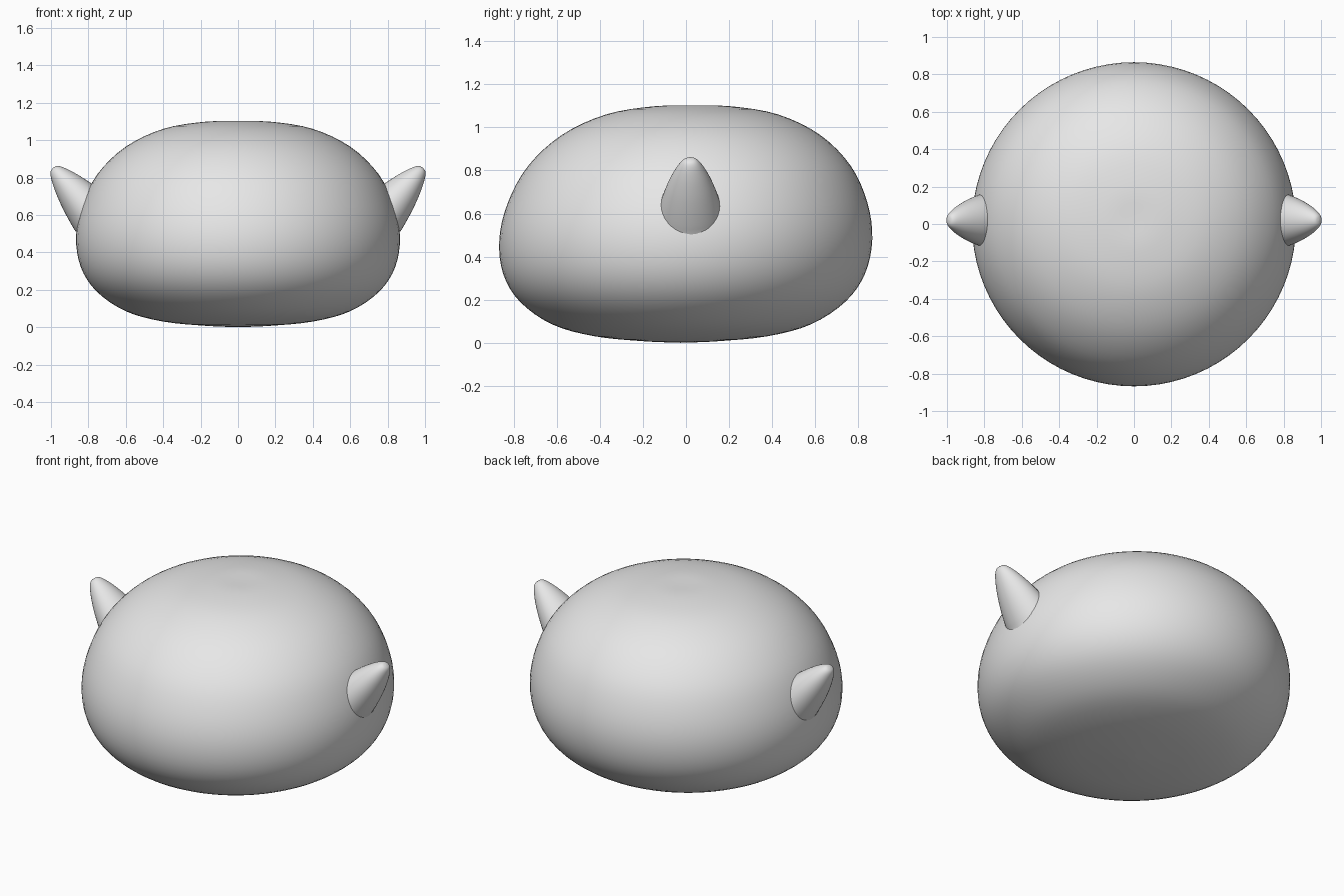
import bpy, bmesh, math
from mathutils import Vector, Matrix

if "Cube" in bpy.data.objects:
    bpy.data.objects.remove(bpy.data.objects["Cube"])

grey = bpy.data.materials.new("plain grey")
grey.diffuse_color = (0.8, 0.8, 0.8, 1)
grey.use_nodes = True
grey.node_tree.nodes["Principled BSDF"].inputs["Base Color"].default_value = grey.diffuse_color


def smooth_profile(pts, steps=4):
    """Catmull-Rom curve through (radius, height) points."""
    p = [Vector(q) for q in pts]
    p = [2 * p[0] - p[1]] + p + [2 * p[-1] - p[-2]]
    out = []
    for i in range(1, len(p) - 2):
        a, b, c, d = p[i - 1:i + 3]
        for s in range(steps):
            t = s / steps
            out.append(0.5 * (2 * b + (c - a) * t + (2 * a - 5 * b + 4 * c - d) * t ** 2
                              + (3 * b - a - 3 * c + d) * t ** 3))
    return out + [p[-2]]


def lathe(name, pts, segments, matrix=Matrix()):
    """Spin a profile about z, then place it."""
    bm = bmesh.new()
    verts = [bm.verts.new((max(q.x, 0), 0, q.y)) for q in smooth_profile(pts)]
    edges = [bm.edges.new(pair) for pair in zip(verts, verts[1:])]
    bmesh.ops.spin(bm, geom=verts + edges, axis=(0, 0, 1), cent=(0, 0, 0),
                   angle=math.tau, steps=segments)
    bmesh.ops.remove_doubles(bm, verts=bm.verts, dist=0.0002)
    bm.transform(matrix)
    bmesh.ops.recalc_face_normals(bm, faces=bm.faces)
    for f in bm.faces:
        f.smooth = True
    mesh = bpy.data.meshes.new(name)
    bm.to_mesh(mesh)
    bm.free()
    mesh.materials.append(grey)
    obj = bpy.data.objects.new(name, mesh)
    bpy.context.collection.objects.link(obj)
    return obj


# Squashed round body, leaning very slightly backwards
lean = Matrix.Identity(4)
lean[1][2], lean[1][3] = 0.05, -0.025
lathe("body", [(0, 0), (0.17, 0.007), (0.40, 0.03), (0.60, 0.085), (0.755, 0.19),
               (0.84, 0.32), (0.866, 0.48), (0.835, 0.65), (0.75, 0.82),
               (0.60, 0.965), (0.40, 1.06), (0.18, 1.098), (0, 1.10)], 80, lean)

# Pointed ears, slightly wider front to back, sunk into the body
ear = [(0, 0), (0.022, -0.006), (0.041, -0.03), (0.064, -0.08), (0.085, -0.14),
       (0.102, -0.20), (0.118, -0.27), (0.130, -0.34), (0.136, -0.42), (0, -0.43)]
for side, name in ((1, "right_ear"), (-1, "left_ear")):
    aim = Vector((0.65 * side, 0, 0.76)).to_track_quat('Z', 'Y').to_matrix()
    axis = Vector((0.65 * side, 0, 0.76)).normalized()
    across = Vector((0.76 * side, 0, -0.65)).normalized()
    depth = Vector((0, 1.17, 0))
    place = Matrix((across, depth, axis)).transposed().to_4x4()
    place.translation = (0.989 * side, 0.02, 0.852)
    lathe(name, ear, 40, place)
